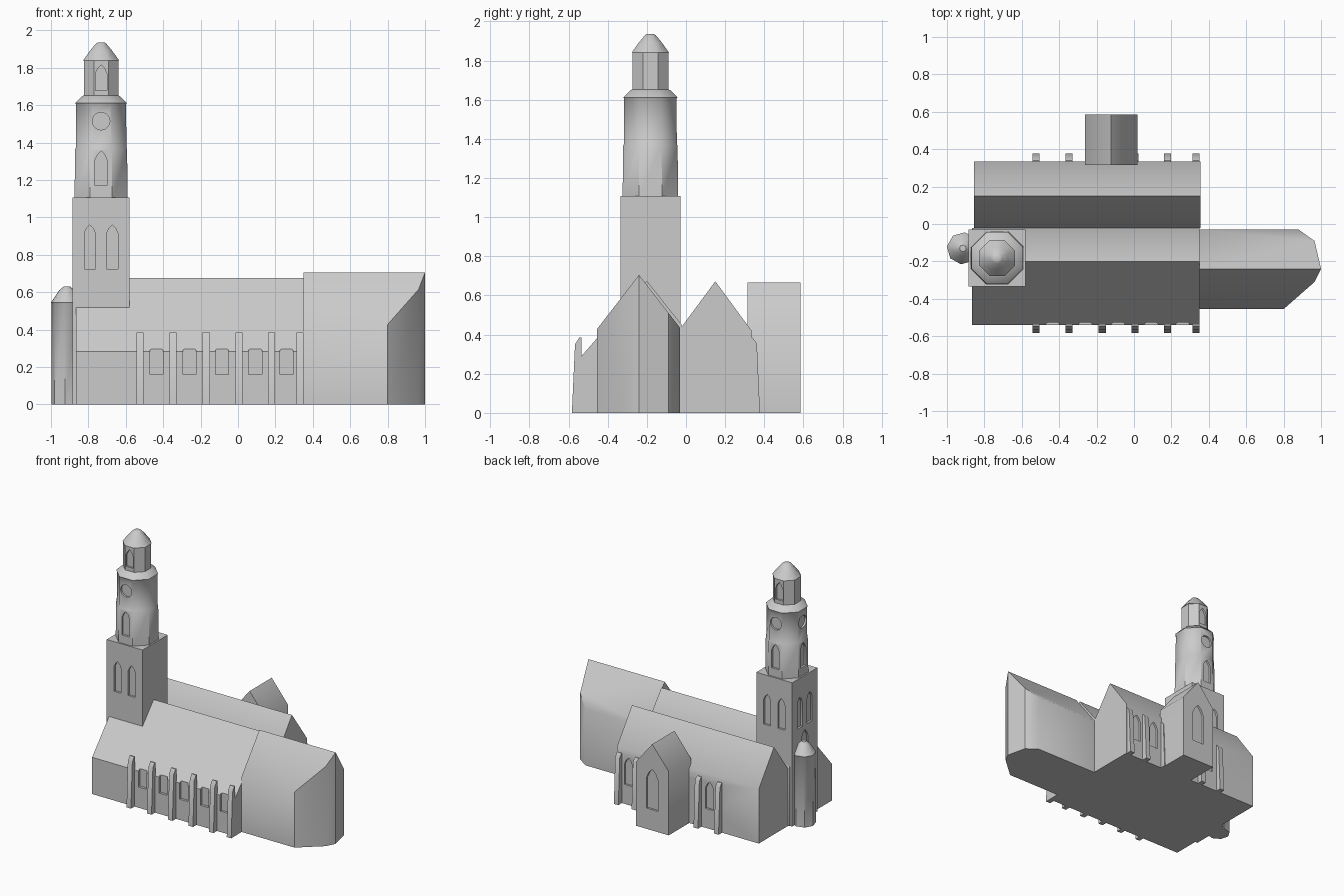
import bpy, bmesh, math
from mathutils import Vector

if "Cube" in bpy.data.objects:
    bpy.data.objects.remove(bpy.data.objects["Cube"])

stone = bpy.data.materials.new("grey stone")
stone.diffuse_color = (0.6, 0.6, 0.6, 1)
stone.use_nodes = True
stone.node_tree.nodes["Principled BSDF"].inputs["Base Color"].default_value = stone.diffuse_color
SMOOTH = math.radians(39.5)
FRONT, BACK, LEFT = -math.pi / 2, math.pi / 2, math.pi


def finish(name, bm):
    bmesh.ops.recalc_face_normals(bm, faces=bm.faces[:])
    me = bpy.data.meshes.new(name)
    bm.to_mesh(me)
    bm.free()
    me.materials.append(stone)
    ob = bpy.data.objects.new(name, me)
    bpy.context.collection.objects.link(ob)
    soften(me)
    return ob


def soften(me):
    for p in me.polygons:
        p.use_smooth = True
    me.set_sharp_from_angle(angle=SMOOTH)


def add_prism(bm, pts, offset):
    """Close a prism from 3D points swept by an offset."""
    a = [bm.verts.new(p) for p in pts]
    b = [bm.verts.new(Vector(p) + Vector(offset)) for p in pts]
    bm.faces.new(a)
    bm.faces.new(b[::-1])
    n = len(a)
    for i in range(n):
        bm.faces.new((a[i], b[i], b[(i + 1) % n], a[(i + 1) % n]))


def extrude_x(name, profile, spans):
    bm = bmesh.new()
    for x0, x1 in spans:
        add_prism(bm, [(x0, y, z) for y, z in profile], (x1 - x0, 0, 0))
    return finish(name, bm)


def lathe(name, cx, cy, profile, phase, sides=8):
    """Stack of polygon rings given as (corner radius, z)."""
    bm = bmesh.new()
    rings = []
    for r, z in profile:
        rings.append([bm.verts.new((cx + r * math.cos(phase + i * math.tau / sides),
                                    cy + r * math.sin(phase + i * math.tau / sides), z))
                      for i in range(sides)])
    for lo, hi in zip(rings, rings[1:]):
        for i in range(sides):
            j = (i + 1) % sides
            bm.faces.new((lo[i], lo[j], hi[j], hi[i]))
    bm.faces.new(rings[0][::-1])
    bm.faces.new(rings[-1])
    return finish(name, bm)


def pointed(w, z0, z1, u=0.0):
    h = w / 2
    return [(u - h, z0), (u + h, z0), (u + h, z1 - 0.75 * w), (u + h * 0.55, z1 - 0.27 * w),
            (u, z1), (u - h * 0.55, z1 - 0.27 * w), (u - h, z1 - 0.75 * w)]


def flat_top(w, z0, z1):
    h, c = w / 2, 0.008
    return [(-h, z0), (h, z0), (h, z1 - c), (h - c, z1), (c - h, z1), (-h, z1 - c)]


def disc(r, z):
    return [(r * math.cos(i * math.tau / 20), z + r * math.sin(i * math.tau / 20)) for i in range(20)]


def recess(ob, cuts, depth):
    """Cut outlines into walls; each cut is (outline, wall x, wall y, facing)."""
    bm = bmesh.new()
    for shape, x, y, a in cuts:
        n = Vector((math.cos(a), math.sin(a), 0))
        u = Vector((-n.y, n.x, 0))
        base = Vector((x, y, 0)) - n * depth
        add_prism(bm, [base + u * s + Vector((0, 0, z)) for s, z in shape], n * (depth + 0.03))
    cutter = finish("window_cutter", bm)
    cutter.hide_render = True
    mod = ob.modifiers.new("windows", 'BOOLEAN')
    mod.operation, mod.solver, mod.object = 'DIFFERENCE', 'EXACT', cutter
    dg = bpy.context.evaluated_depsgraph_get()
    me = bpy.data.meshes.new_from_object(ob.evaluated_get(dg))
    ob.modifiers.clear()
    ob.data = me
    bpy.data.objects.remove(cutter)
    soften(me)


# South nave with a row of low windows breaking the eaves
south = extrude_x("south_nave", [(-0.54, 0), (-0.54, 0.283), (-0.2, 0.675), (-0.022, 0.45), (-0.022, 0)],
                  [(-0.865, 0.35)])
recess(south, [(flat_top(0.07, 0.16, 0.298), x, -0.54, FRONT)
               for x in (-0.435, -0.26, -0.085, 0.092, 0.26)], 0.018)

# North nave with pointed windows
north = extrude_x("north_nave", [(-0.022, 0), (-0.022, 0.44), (0.15, 0.672), (0.335, 0.42), (0.335, 0)],
                  [(-0.855, 0.355)])
recess(north, [(pointed(0.07, 0.15, 0.36), x, 0.335, BACK) for x in (-0.435, 0.092, 0.255)], 0.015)

# Buttresses along both long walls
spans = [(x - 0.019, x + 0.019) for x in (-0.523, -0.348, -0.17, 0.005, 0.18, 0.331)]
extrude_x("south_buttresses", [(-0.535, 0), (-0.583, 0), (-0.567, 0.35), (-0.545, 0.385), (-0.542, 0.28),
                               (-0.535, 0.28)][:4] + [(-0.535, 0.385)], spans)
extrude_x("north_buttresses", [(0.325, 0), (0.378, 0), (0.362, 0.355), (0.34, 0.385), (0.325, 0.385)], spans)

# Choir with a many-sided east end under one gable roof
outline = [(0.35, -0.455), (0.80, -0.455), (0.965, -0.31), (1.0, -0.24),
           (0.965, -0.09), (0.88, -0.03), (0.35, -0.03), (0.35, -0.24)]
bm = bmesh.new()
low = [bm.verts.new((x, y, 0)) for x, y in outline]
top = [bm.verts.new((x, y, 0.705 - 1.29 * abs(y + 0.24))) for x, y in outline]
bm.faces.new(low)
for i in range(8):
    j = (i + 1) % 8
    bm.faces.new((low[i], low[j], top[j], top[i]))
bm.faces.new([top[i] for i in (0, 1, 2, 3, 7)])
bm.faces.new([top[i] for i in (3, 4, 5, 6, 7)])
finish("choir", bm)

# Gabled north porch
bm = bmesh.new()
add_prism(bm, [(x, 0.315, z) for x, z in
               [(-0.262, 0), (-0.262, 0.492), (-0.122, 0.665), (0.018, 0.492), (0.018, 0)]], (0, 0.27, 0))
porch = finish("north_porch", bm)
recess(porch, [(pointed(0.1, 0.16, 0.47), -0.122, 0.585, BACK)], 0.015)

# Square tower, paired openings on three sides
tx, ty = -0.732, -0.182
bm = bmesh.new()
h = 0.153
add_prism(bm, [(tx - h, ty - h, 0), (tx + h, ty - h, 0), (tx + h, ty + h, 0), (tx - h, ty + h, 0)],
          (0, 0, 1.107))
tower = finish("tower", bm)


def on_face(shape, dist, a):
    return (shape, tx + dist * math.cos(a), ty + dist * math.sin(a), a)


cuts = [on_face(pointed(0.06, 0.725, 0.96, u), h, a) for a in (FRONT, BACK, LEFT) for u in (-0.06, 0.06)]
cuts.append(on_face(pointed(0.08, 0.35, 0.69), h, LEFT))
recess(tower, cuts, 0.015)

# Octagonal belfry, lantern and cap
k = 1 / math.cos(math.pi / 8)
eighth = math.pi / 8
belfry = lathe("belfry", tx, ty, [(r * k, z) for r, z in
               [(0.142, 1.1), (0.139, 1.365), (0.135, 1.372), (0.134, 1.605), (0.138, 1.612),
                (0.1, 1.65), (0.09, 1.652)]], eighth)
recess(belfry, [on_face(pointed(0.065, 1.17, 1.355), 0.14, a) for a in (FRONT, BACK, LEFT)]
       + [on_face(disc(0.047, 1.515), 0.135, a) for a in (FRONT, BACK, LEFT)], 0.015)
lantern = lathe("lantern", tx, ty, [(0.0925 * k, 1.645), (0.0925 * k, 1.842)], eighth)
recess(lantern, [on_face(pointed(0.062, 1.68, 1.815), 0.0925, a) for a in (FRONT, BACK)], 0.015)
lathe("tower_cap", tx, ty, [(r * k, z) for r, z in
      [(0.096, 1.84), (0.058, 1.893), (0.027, 1.93), (0.018, 1.935)]], eighth)

# Stair turret beside the tower
lathe("stair_turret", -0.915, -0.13, [(0.083, 0), (0.083, 0.54), (0.086, 0.545), (0.042, 0.61),
                                      (0.018, 0.63)], math.radians(-7))
